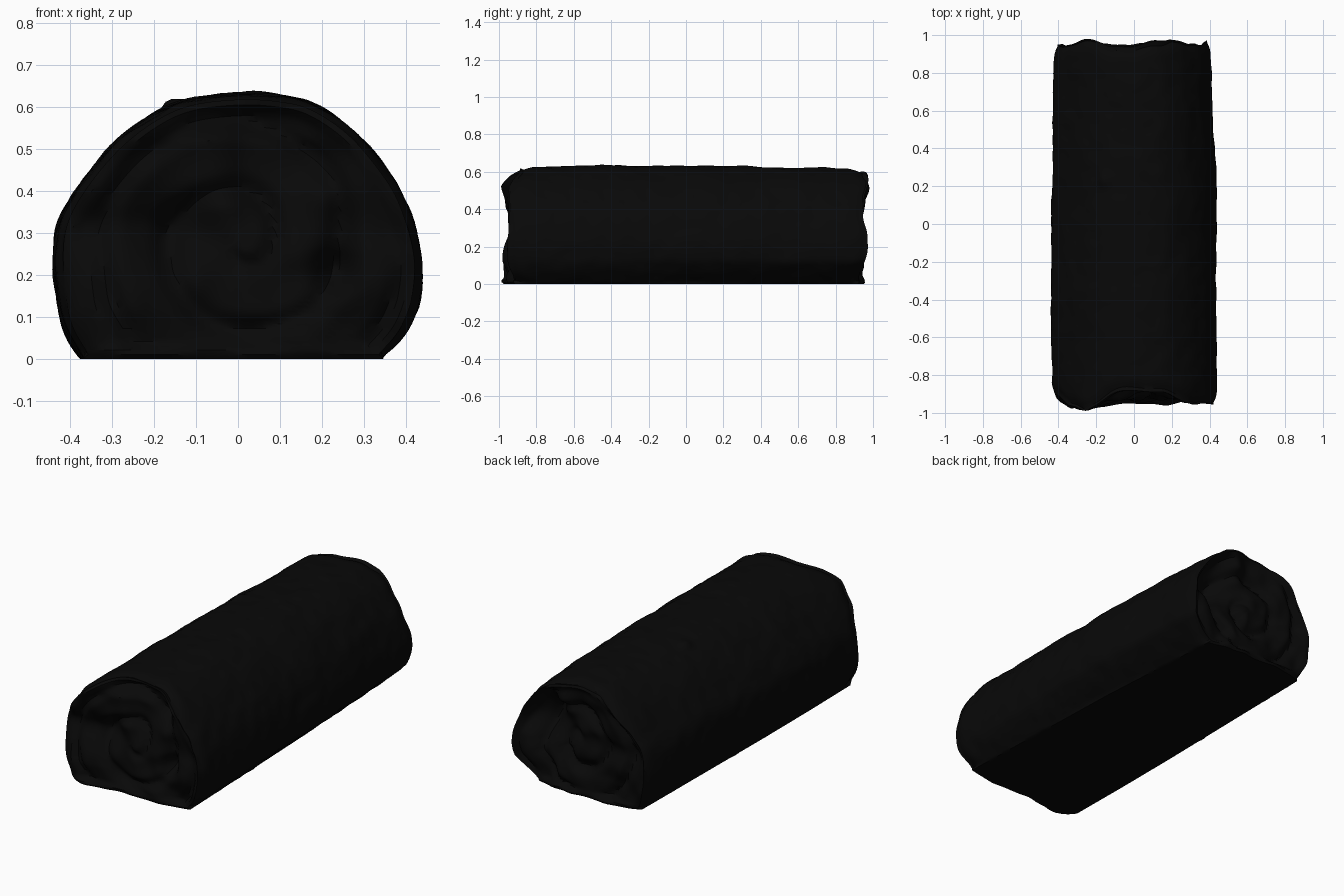
import bpy, bmesh, math
from mathutils import Vector, noise

cube = bpy.data.objects.get("Cube")
if cube:
    bpy.data.objects.remove(cube, do_unlink=True)

mat = bpy.data.materials.new("charcoal black")
mat.use_nodes = True
colour = (0.0025, 0.0025, 0.0025, 1)
mat.diffuse_color = colour
mat.node_tree.nodes["Principled BSDF"].inputs["Base Color"].default_value = colour

# Outline of the roll, from the right bottom corner over the top to the left
OUTLINE = [(0.36, 0), (0.41, 0.07), (0.435, 0.18), (0.43, 0.27), (0.395, 0.38),
           (0.345, 0.46), (0.27, 0.545), (0.18, 0.605), (0.1, 0.625), (0, 0.63),
           (-0.12, 0.615), (-0.21, 0.575), (-0.3, 0.505), (-0.38, 0.41),
           (-0.425, 0.33), (-0.438, 0.25), (-0.43, 0.14), (-0.415, 0.07), (-0.375, 0)]
STEPS, FLAT = 6, 24
CENTRE = Vector((0, 0, 0.28))


def smooth_outline():
    pts = [Vector((x, 0, z)) for x, z in OUTLINE]
    out = []
    for i in range(len(pts) - 1):
        a, b = pts[max(i - 1, 0)], pts[i]
        c, d = pts[i + 1], pts[min(i + 2, len(pts) - 1)]
        for k in range(STEPS):
            t = k / STEPS
            out.append(0.5 * (2 * b + (c - a) * t + (2 * a - 5 * b + 4 * c - d) * t * t
                              + (3 * b - a - 3 * c + d) * t ** 3))
    # flat underside
    out += [pts[-1].lerp(pts[0], k / FLAT) for k in range(FLAT)]
    return out


def bump(p, x, z, size):
    return math.exp(-((p.x - x) ** 2 + (p.z - z) ** 2) / size ** 2)


def taper(p, y):
    """Outline changes along the length: narrower back, rounder lower left edge."""
    q = p.copy()
    if p.x > 0:
        q.x *= 1 - 0.1 * max(0, y - 0.15)
        low = max(0, 1 - p.z / 0.12)
        q.x *= 1 - low * (0.13 + 0.1 * y)
    else:
        q.x *= 1 - 0.035 * max(0, abs(y + 0.35) - 0.2)
    q.z *= 1 - 0.035 * max(0, y - 0.2)
    return q


def end_y(p, side):
    """Uneven position of the rim at either end."""
    ripple = 0.016 * noise.noise(p * 9 + Vector((0, side * 5, 0)))
    y = 0.958 + ripple - 0.03 * bump(p, 0.38, 0, 0.1) - 0.04 * bump(p, -0.4, 0, 0.09)
    if side < 0:
        y -= 0.075 * max(0, (p.z - 0.52) / 0.11)
        y -= 0.05 * min(1, max(0, (-p.x - 0.35) / 0.07))
        y += 0.055 * bump(p, -0.3, 0.1, 0.14) + 0.045 * bump(p, -0.25, 0.53, 0.1)
    else:
        y -= 0.04 * max(0, (p.z - 0.58) / 0.05)
        y += 0.06 * bump(p, 0.1, 0.54, 0.13) + 0.03 * bump(p, -0.25, 0.53, 0.07)
        y += 0.025 * bump(p, 0.42, 0.2, 0.1)
    return side * y


def recess(p, r, side):
    """Depth of the rolled layers inside an end."""
    inside = min(1, max(0, (0.95 - r) / 0.08))
    turn = math.atan2(p.z - CENTRE.z, p.x) / math.tau
    wobble = 0.15 * noise.noise(p * 5)
    phase = ((p - CENTRE).length * 6 + side * turn + wobble) % 1
    groove = math.exp(-((phase - 0.5) / 0.16) ** 2)
    depth = 0.02 + 0.03 * groove * min(1, r * 4) + 0.03 * noise.noise(p * 8)
    if side < 0:
        depth += 0.07 * bump(p, 0.1, 0.47, 0.12) + 0.05 * bump(p, -0.15, 0.3, 0.09)
        depth += 0.08 * bump(p, 0.23, 0.21, 0.05)
    else:
        depth += 0.13 * bump(p, 0.22, 0.4, 0.14) + 0.05 * bump(p, 0, 0.5, 0.1)
    return depth * inside


def ring_points(profile):
    """Rings running from the front core, along the body, to the back core."""
    radii = [0.04 + 0.96 * k / 26 for k in range(26)]

    def cap(side):
        result = []
        for r in radii:
            ring = []
            for p in profile:
                q = CENTRE + (p - CENTRE) * r
                round_off = 0.012 * max(0, (r - 0.92) / 0.08)
                y = end_y(q, side) - side * (recess(q, r, side) + round_off)
                q = CENTRE + (taper(p, side * 0.95) - CENTRE) * r
                q.y = y
                ring.append(q)
            result.append(ring)
        return result

    rings = cap(-1)
    count = 90
    for k in range(count + 1):
        t = k / count
        ring = []
        for p in profile:
            front, back = end_y(p, -1) + 0.015, end_y(p, 1) - 0.015
            y = front + (back - front) * t
            q = taper(p, y)
            q.y = y
            out = (p - CENTRE).normalized()
            edge = min(t, 1 - t)
            # soft ends, shallow wrinkles and a small fold in the wrap
            swell = -0.018 * max(0, 1 - edge / 0.035) ** 2
            swell += 0.007 * noise.noise(q * 4) + 0.006 * noise.noise(q * 13)
            swell += 0.02 * bump(p, -0.16, 0.6, 0.03) * math.exp(-((y - 0.23) / 0.04) ** 2)
            if p.z > 0:
                q += out * swell
                q.z = max(0, q.z)
            ring.append(q)
        rings.append(ring)
    rings += reversed(cap(1))
    return rings


# Rolled wrap with layered ends
bm = bmesh.new()
rings = [[bm.verts.new(p) for p in ring] for ring in ring_points(smooth_outline())]
n = len(rings[0])
for a, b in zip(rings, rings[1:]):
    for i in range(n):
        j = (i + 1) % n
        bm.faces.new((a[i], a[j], b[j], b[i]))
bm.faces.new(rings[0])
bm.faces.new(rings[-1])
bmesh.ops.recalc_face_normals(bm, faces=bm.faces)
mesh = bpy.data.meshes.new("rolled_wrap")
bm.to_mesh(mesh)
bm.free()
mesh.materials.append(mat)
roll = bpy.data.objects.new("rolled_wrap", mesh)
bpy.context.collection.objects.link(roll)
bpy.context.view_layer.objects.active = roll
roll.select_set(True)
bpy.ops.object.shade_smooth_by_angle(angle=math.radians(40))
